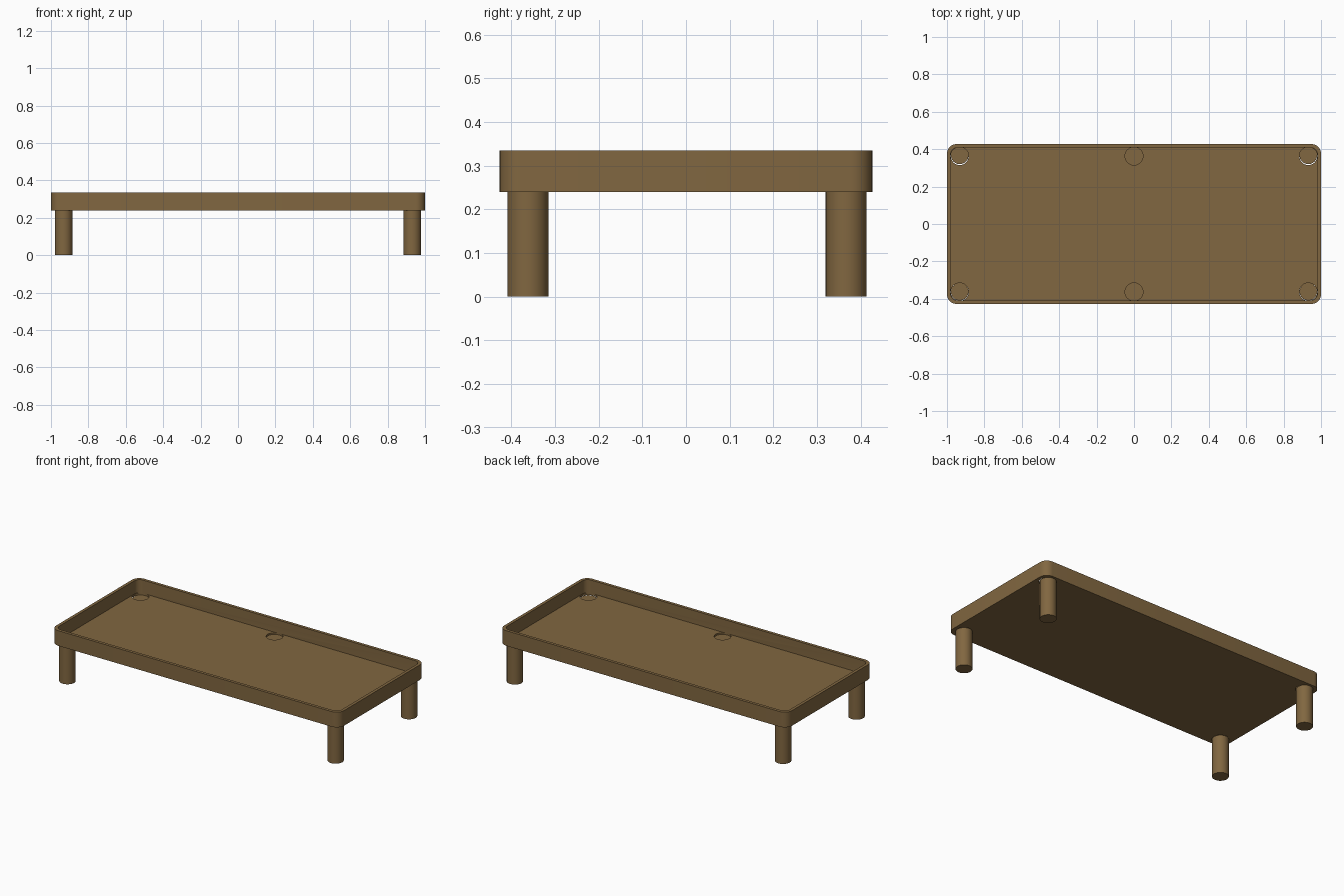
import bpy, bmesh, math

if "Cube" in bpy.data.objects:
    bpy.data.objects.remove(bpy.data.objects["Cube"])

MAT = bpy.data.materials.new("brown_wood")
MAT.diffuse_color = (0.22, 0.135, 0.052, 1)
MAT.use_nodes = True
MAT.node_tree.nodes["Principled BSDF"].inputs["Base Color"].default_value = MAT.diffuse_color
RIM_Z, BASE_Z, FLOOR_Z = 0.335, 0.24, 0.252


def add_object(name, bm):
    bmesh.ops.recalc_face_normals(bm, faces=bm.faces)
    mesh = bpy.data.meshes.new(name)
    bm.to_mesh(mesh)
    bm.free()
    obj = bpy.data.objects.new(name, mesh)
    bpy.context.collection.objects.link(obj)
    mesh.materials.append(MAT)
    return obj


def smooth(obj):
    bpy.ops.object.select_all(action='DESELECT')
    obj.select_set(True)
    bpy.context.view_layer.objects.active = obj
    bpy.ops.object.shade_smooth_by_angle(angle=math.radians(35))


def rounded_loop(bm, hx, hy, r, z, steps=8):
    verts = []
    for q, (sx, sy) in enumerate([(1, 1), (-1, 1), (-1, -1), (1, -1)]):
        for i in range(steps + 1):
            a = math.pi / 2 * (q + i / steps)
            verts.append(bm.verts.new((sx * (hx - r) + r * math.cos(a),
                                       sy * (hy - r) + r * math.sin(a), z)))
    return verts


def cylinder(name, x, y, z0, z1, r, sides=32):
    bm = bmesh.new()
    bmesh.ops.create_cone(bm, cap_ends=True, segments=sides,
                          radius1=r, radius2=r, depth=z1 - z0)
    bmesh.ops.translate(bm, verts=bm.verts, vec=(x, y, (z0 + z1) / 2))
    return add_object(name, bm)


# Open tray: outer wall, rim, inner wall, floor
bm = bmesh.new()
loops = [rounded_loop(bm, 1.0, 0.427, 0.05, BASE_Z),
         rounded_loop(bm, 1.0, 0.427, 0.05, RIM_Z),
         rounded_loop(bm, 0.981, 0.408, 0.035, RIM_Z),
         rounded_loop(bm, 0.981, 0.408, 0.035, FLOOR_Z)]
for a, b in zip(loops, loops[1:]):
    n = len(a)
    for i in range(n):
        j = (i + 1) % n
        bm.faces.new((a[i], a[j], b[j], b[i]))
bm.faces.new(loops[0])
bm.faces.new(loops[-1])
tray = add_object("tray_table_top", bm)

# Pocket recesses: open through the floor at the corners, shallow in the middle
for x in (-0.932, 0, 0.932):
    for y in (-0.363, 0.363):
        bottom = 0.2415 if x == 0 else 0.22
        cutter = cylinder("pocket_cutter", x, y, bottom, FLOOR_Z + 0.004, 0.048)
        cutter.hide_render = True
        mod = tray.modifiers.new("pocket", 'BOOLEAN')
        mod.operation, mod.solver, mod.object = 'DIFFERENCE', 'EXACT', cutter
        bpy.context.view_layer.objects.active = tray
        bpy.ops.object.modifier_apply(modifier=mod.name)
        bpy.data.objects.remove(cutter)
smooth(tray)

# Corner legs
for x, side in ((-0.932, "left"), (0.932, "right")):
    for y, end in ((-0.362, "front"), (0.367, "back")):
        smooth(cylinder(f"{end}_{side}_leg", x, y, 0, 0.2395, 0.047))
